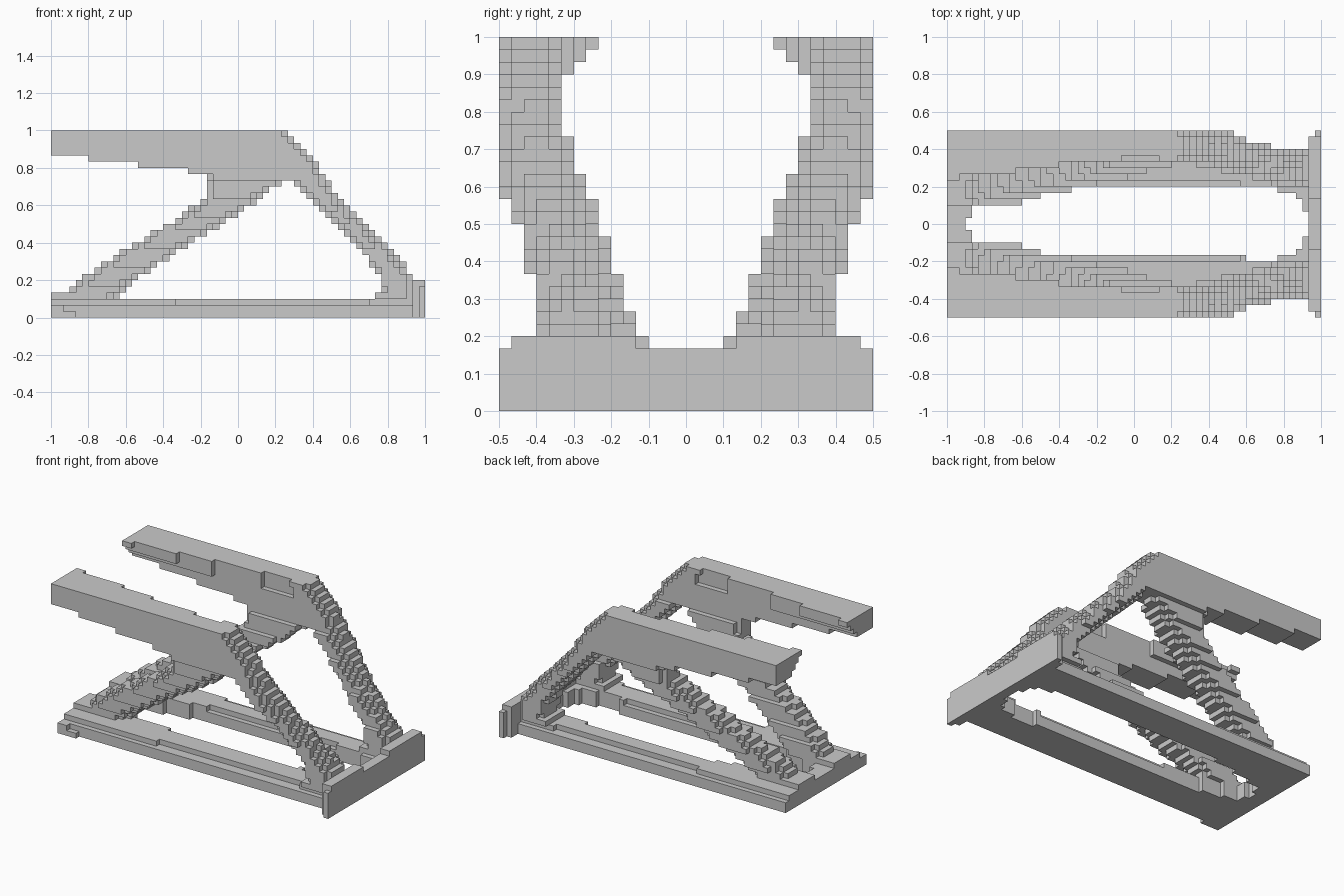
import bpy
import bmesh

if "Cube" in bpy.data.objects:
    bpy.data.objects.remove(bpy.data.objects["Cube"], do_unlink=True)

N = 30             # blocks per unit
S = 1 / N


def lerp(points, t):
    """Piecewise linear profile lookup."""
    if t <= points[0][0]:
        return points[0][1]
    for (a, u), (b, v) in zip(points, points[1:]):
        if t <= b:
            return u + (v - u) * (t - a) / (b - a)
    return points[-1][1]


# Profiles: position along a member -> edge position
HOLE_EDGE = [(-.9, 0), (-.87, .08), (-.73, .13), (-.6, .16), (-.43, .19),
             (.75, .19), (.79, .16), (.88, .15), (.91, .1), (.93, .03), (.94, 0)]
CHORD_BOTTOM = [(-1, .87), (-.8, .85), (-.53, .815), (-.27, .784),
                (-.15, .77), (.1, .75), (.2, .735)]
CHORD_INNER = [(-1, .235), (-.92, .25), (-.65, .283), (-.4, .315),
               (-.05, .35), (.3, .37)]
LEG_OUTER_X = [(.1, .97), (.2, .96), (.3, .87), (.4, .77), (.5, .67),
               (.7, .5), (.83, .42), (1, .255)]
LEG_INNER_X = [(.1, .7), (.15, .76), (.23, .75), (.3, .7), (.5, .52),
               (.73, .3), (1, .1)]
LEG_OUTER_Y = [(.3, .4), (.43, .43), (.57, .48), (.62, .5)]
LEG_INNER_Y = [(.1, .19), (.3, .22), (.5, .26), (.7, .31), (.8, .33)]
BRACE_TOP_X = [(.13, -1.05), (.15, -.9), (.2, -.85), (.3, -.7),
               (.5, -.37), (.6, -.23), (.67, -.16), (.8, -.18)]
BRACE_LOW_X = [(.1, -.66), (.2, -.55), (.4, -.25), (.6, .07), (.75, .26)]


def leg_round(a, z):
    """Distance from the middle of the leg, past its flat strip."""
    middle = (lerp(LEG_INNER_Y, z) + lerp(LEG_OUTER_Y, z)) / 2
    return max(0, abs(a - middle) - .02)


def leg_front(a, z):
    return lerp(LEG_OUTER_X, z) - .8 * leg_round(a, z)


def base_frame(x, a, z, side):
    if z > .1:
        return False
    hole = lerp(HOLE_EDGE, x)
    if side < 0 and x < .6:
        hole = min(hole, .17)
    outer = .4
    # small foot on the front corner
    if side < 0 and (x < -.933 and z < 2 * S or x < -.867 and z < S):
        outer += S
    # the top layer steps in on both sides
    if z > .067:
        outer -= S if x < -.33 or x > .7 else 2 * S
        if -.37 < x < .57:
            hole += S
    return hole < a < outer


def end_wall(x, a, z, side):
    start = lerp([(.4, .933), (.44, .94), (.5, .975)], a)
    return x > start and z < (.2 if .13 < a < .467 else .167)


def top_chord(x, a, z, side):
    if z < lerp(CHORD_BOTTOM, x) or x > leg_front(a, z):
        return False
    # the inner edge slopes back below the lip
    under = lerp([(.88, .333), (.984, .235)], z)
    return a > max(lerp(CHORD_INNER, x) if z > .9 else 0, under)


def leg(x, a, z, side):
    return (z > .1 and lerp(LEG_INNER_Y, z) < a < lerp(LEG_OUTER_Y, z)
            and lerp(LEG_INNER_X, z) + .4 * leg_round(a, z) < x < leg_front(a, z))


def brace(x, a, z, side):
    if z < .1 or z > .85:
        return False
    inner = .05 + .36 * z
    outer = min(.5, inner + .17)
    # softened more on the outer side than the inner
    middle = (inner + outer) / 2
    edge = max(0, abs(a - middle) - .03) * (1.1 if a > middle else .5)
    return (inner < a < outer
            and lerp(BRACE_TOP_X, z) + edge < x < lerp(BRACE_LOW_X, z) - edge)


PARTS = {"base_frame": base_frame, "end_wall": end_wall,
         "top_chord": top_chord, "leg": leg, "brace": brace}
MIRRORED = ("top_chord", "leg", "brace")

# Assign every block of the grid to the first part that claims it
cells = {}
for i in range(2 * N):
    for j in range(N):
        for k in range(N):
            x, y, z = (i + .5) * S - 1, (j + .5) * S - .5, (k + .5) * S
            side = 1 if y > 0 else -1
            for name, test in PARTS.items():
                if test(x, abs(y), z, side):
                    if name in MIRRORED:
                        name = ("back_" if side > 0 else "front_") + name
                    cells[i, j, k] = name
                    break

grey = bpy.data.materials.new("plain grey")
grey.use_nodes = True
color = (.59, .59, .59, 1)
grey.diffuse_color = color
grey.node_tree.nodes["Principled BSDF"].inputs["Base Color"].default_value = color


def build_part(name):
    """Skin the outside of one part's blocks."""
    bm = bmesh.new()
    verts = {}

    def vert(p):
        if p not in verts:
            verts[p] = bm.verts.new((p[0] * S - 1, p[1] * S - .5, p[2] * S))
        return verts[p]

    for cell, owner in cells.items():
        if owner != name:
            continue
        for axis in range(3):
            u, v = (axis + 1) % 3, (axis + 2) % 3
            for step in (0, 1):
                near = list(cell)
                near[axis] += 2 * step - 1
                if tuple(near) in cells:
                    continue
                ring = []
                for du, dv in ((0, 0), (1, 0), (1, 1), (0, 1)):
                    p = list(cell)
                    p[axis] += step
                    p[u] += du
                    p[v] += dv
                    ring.append(vert(tuple(p)))
                bm.faces.new(ring if step else ring[::-1])
    mesh = bpy.data.meshes.new(name)
    bm.to_mesh(mesh)
    bm.free()
    mesh.materials.append(grey)
    bpy.context.collection.objects.link(bpy.data.objects.new(name, mesh))


for part in sorted(set(cells.values())):
    build_part(part)
